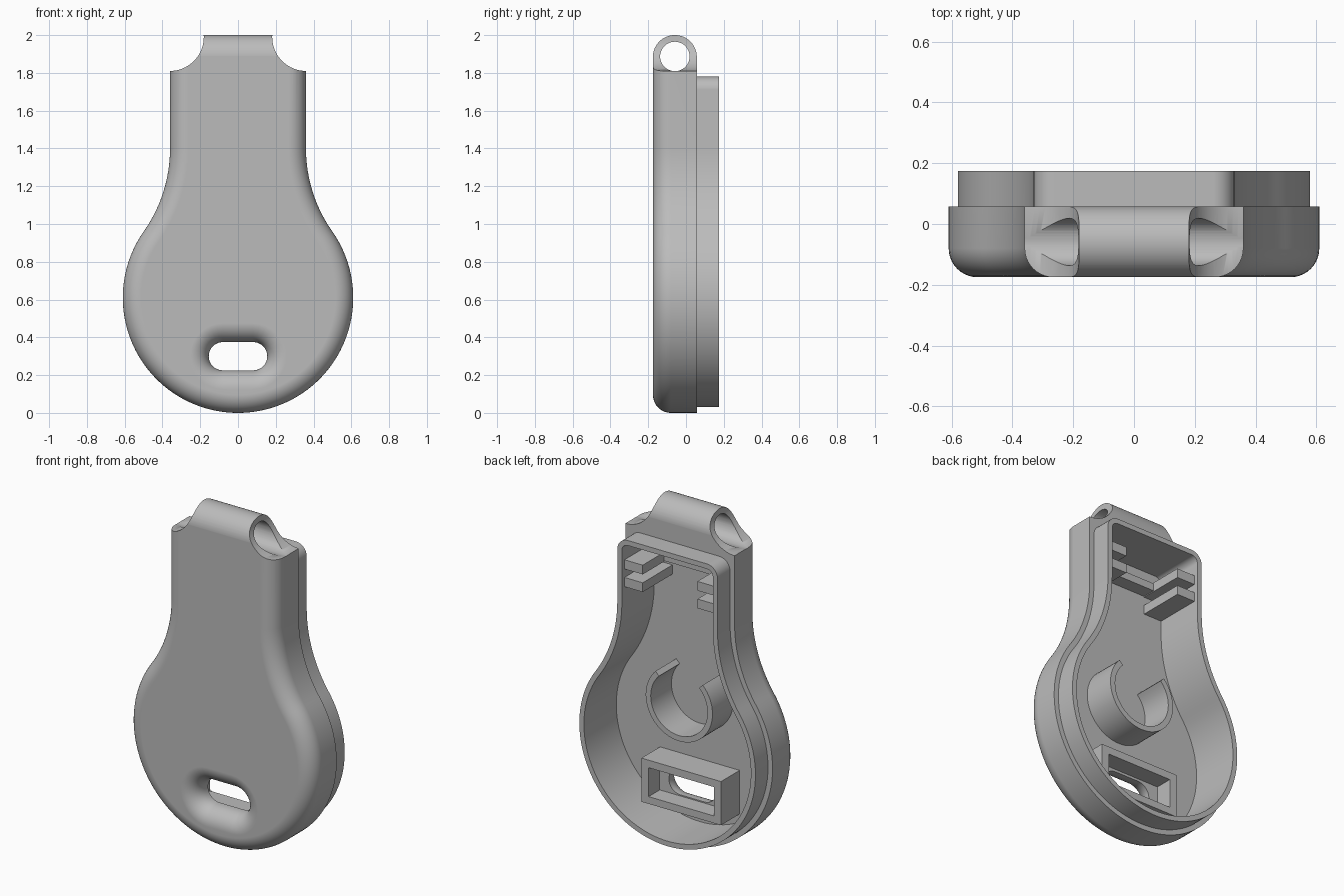
import bpy, bmesh, math
from math import sin, cos, radians, sqrt

if "Cube" in bpy.data.objects:
    bpy.data.objects.remove(bpy.data.objects["Cube"])

grey = bpy.data.materials.new("plain grey")
grey.use_nodes = True
COLOUR = (0.5, 0.5, 0.5, 1)
grey.diffuse_color = COLOUR
grey.node_tree.nodes["Principled BSDF"].inputs["Base Color"].default_value = COLOUR

FRONT, STEP, BACK, FLOOR = -0.175, 0.057, 0.175, -0.13


def arc(cx, cz, r, a0, a1, n):
    """Points on an arc, angles in degrees."""
    return [(cx + r * cos(radians(a0 + (a1 - a0) * i / n)),
             cz + r * sin(radians(a0 + (a1 - a0) * i / n))) for i in range(n + 1)]


def outline(d, top, corner=0):
    """Bulb-shaped outline shrunk by d: round bowl, concave shoulders, straight neck."""
    w = 0.36 - d
    half = arc(w - corner, top - corner, corner, 90, 0, 8) if corner else [(w, top)]
    half += arc(1.123, 1.40, 0.763 + d, 180, 215.1, 20)
    half += arc(0, 0.61, 0.61 - d, 35.1, -90, 44)[1:]
    return half + [(-x, z) for x, z in reversed(half[:-1])]


def stadium(d):
    """Rounded slot outline grown by d."""
    r = 0.075 + d
    return arc(0.08, 0.30, r, 90, -90, 16) + arc(-0.08, 0.30, r, 270, 90, 16)


def loft(name, rings, axis="y"):
    """Solid through matching closed rings; each ring is (points, position on axis)."""
    bm = bmesh.new()
    loops = []
    for pts, t in rings:
        loops.append([bm.verts.new((a, t, b) if axis == "y" else (t, a, b)) for a, b in pts])
    n = len(loops[0])
    for lo, hi in zip(loops, loops[1:]):
        for i in range(n):
            bm.faces.new((lo[i], lo[(i + 1) % n], hi[(i + 1) % n], hi[i]))
    bm.faces.new(loops[0])
    bm.faces.new(loops[-1])
    bmesh.ops.recalc_face_normals(bm, faces=bm.faces)
    me = bpy.data.meshes.new(name)
    bm.to_mesh(me)
    bm.free()
    me.materials.append(grey)
    ob = bpy.data.objects.new(name, me)
    bpy.context.collection.objects.link(ob)
    return ob


def prism(name, pts, t0, t1, axis="y"):
    return loft(name, [(pts, t0), (pts, t1)], axis)


def box(name, x0, x1, y0, y1, z0, z1):
    return prism(name, [(x0, z0), (x1, z0), (x1, z1), (x0, z1)], y0, y1)


def activate(ob):
    bpy.ops.object.select_all(action="DESELECT")
    ob.select_set(True)
    bpy.context.view_layer.objects.active = ob


def boolean(ob, tool, operation):
    """Apply a boolean and discard the tool."""
    tool.hide_render = True
    mod = ob.modifiers.new("boolean", "BOOLEAN")
    mod.operation, mod.object, mod.solver = operation, tool, "EXACT"
    activate(ob)
    bpy.ops.object.modifier_apply(modifier=mod.name)
    bpy.data.objects.remove(tool)


def finish(ob):
    activate(ob)
    bpy.ops.object.shade_smooth_by_angle(angle=radians(30))
    mod = ob.modifiers.new("weighted normals", "WEIGHTED_NORMAL")
    mod.keep_sharp = True


# Shell with rounded front edge
R = 0.095
rings = []
for i in range(11):
    a = radians(9 * i)
    rings.append((outline(R * (1 - sin(a)), 2.05), FRONT + R * (1 - cos(a))))
rings.append((outline(0, 2.05), STEP))
shell = loft("case_shell", rings)

# Rounded cord lug along the top
LUG_Y, LUG_Z = -0.059, 1.884
side = arc(LUG_Y, LUG_Z, 0.1162, 0, 180, 40)
side += [(side[-1][0], -0.1), (side[0][0], -0.1)]
boolean(shell, prism("lug_profile", side, -1, 1, "x"), "INTERSECT")
for s in (1, -1):
    notch = arc(s * 0.361, 1.99, 0.18, 0, 360, 64)[:-1]
    boolean(shell, prism("shoulder_notch", notch, -1, 0.3), "DIFFERENCE")
cord_hole = arc(LUG_Y, LUG_Z + 0.003, 0.078, 0, 360, 48)[:-1]
boolean(shell, prism("cord_hole", cord_hole, -1, 1, "x"), "DIFFERENCE")

# Raised lip and hollow inside
boolean(shell, prism("lip", outline(0.03, 1.78, 0.07), 0.0, BACK), "UNION")
boolean(shell, prism("cavity", outline(0.06, 1.75, 0.04), FLOOR, 0.4), "DIFFERENCE")

# Rectangular frame around the slot
boolean(shell, box("slot_frame", -0.262, 0.262, FLOOR - 0.01, 0.045, 0.175, 0.435), "UNION")
boolean(shell, box("frame_pocket", -0.215, 0.215, -0.06, 0.2, 0.218, 0.39), "DIFFERENCE")

# Slot with a flared front mouth
F = 0.1
rings = [(stadium(F), FRONT - 0.01)]
for i in range(11):
    a = radians(9 * i)
    rings.append((stadium(F * (1 - sin(a))), FRONT + F * (1 - cos(a))))
rings.append((stadium(0), 0.0))
boolean(shell, loft("slot_cutter", rings), "DIFFERENCE")
finish(shell)

# Open ring clip
clip = arc(0, 0.833, 0.22, 135, 405, 48) + arc(0, 0.833, 0.187, 405, 135, 48)
finish(prism("ring_clip", clip, FLOOR - 0.01, 0.065))

# Paired rails and a low cross rib in the neck
for s, label in ((1, "left"), (-1, "right")):
    for z, level in ((1.59, "upper"), (1.485, "lower")):
        finish(box(f"{label}_{level}_rail", s * 0.18, s * 0.315, FLOOR - 0.01, 0.15, z, z + 0.055))
finish(box("cross_rib", -0.31, 0.31, FLOOR - 0.01, -0.05, 1.595, 1.64))
